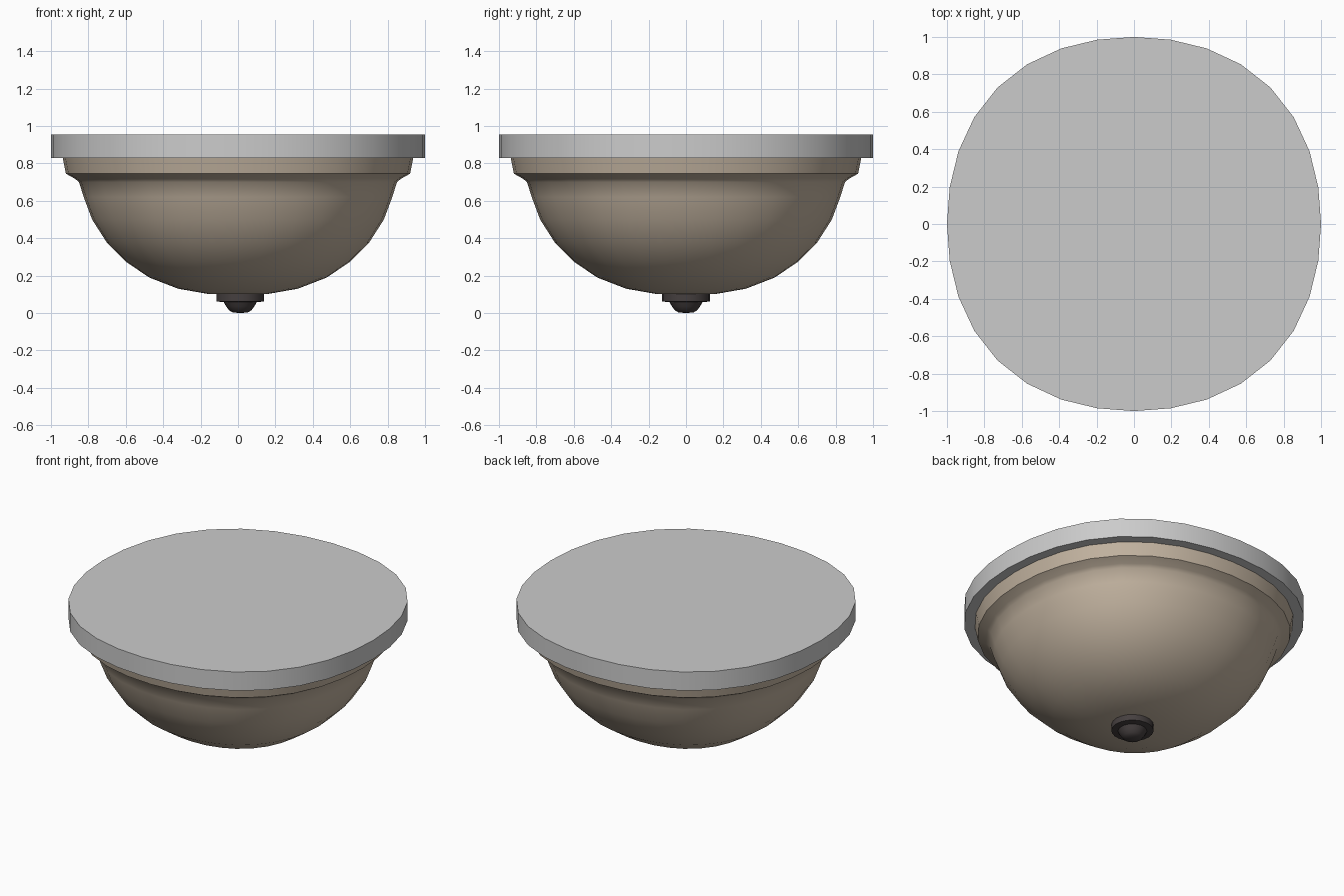
import bpy, bmesh, math

if "Cube" in bpy.data.objects:
    bpy.data.objects.remove(bpy.data.objects["Cube"])


def lathe(name, profile, sides, bulge=0.0, center_x=0.0, color=None):
    """Spin (radius, z) points around z; radius 0 ends become poles, bulge swells the diagonals."""
    bm = bmesh.new()
    rings = []
    for r, z in profile:
        if r == 0:
            rings.append([bm.verts.new((center_x, 0, z))])
            continue
        ring = []
        for i in range(sides):
            a = 2 * math.pi * i / sides
            k = r * (1 + bulge * math.sin(2 * a) ** 2)
            ring.append(bm.verts.new((center_x + k * math.cos(a), k * math.sin(a), z)))
        rings.append(ring)
    for lo, hi in zip(rings, rings[1:]):
        for i in range(sides):
            j = (i + 1) % sides
            if len(lo) == 1:
                bm.faces.new((lo[0], hi[j], hi[i]))
            else:
                bm.faces.new((lo[i], lo[j], hi[j], hi[i]))
    # flat caps on open ends
    for ring in (rings[0], rings[-1]):
        if len(ring) > 1:
            bm.faces.new(ring)
    bmesh.ops.recalc_face_normals(bm, faces=bm.faces)
    mesh = bpy.data.meshes.new(name)
    bm.to_mesh(mesh)
    bm.free()
    obj = bpy.data.objects.new(name, mesh)
    bpy.context.collection.objects.link(obj)
    if color:
        mat = bpy.data.materials.new(name + "_material")
        mat.diffuse_color = (*color, 1)
        mat.use_nodes = True
        mat.node_tree.nodes["Principled BSDF"].inputs["Base Color"].default_value = mat.diffuse_color
        mesh.materials.append(mat)
    bpy.ops.object.select_all(action='DESELECT')
    obj.select_set(True)
    bpy.context.view_layer.objects.active = obj
    bpy.ops.object.shade_smooth_by_angle(angle=math.radians(40))
    return obj


# Ceiling pan: slightly squared-off disc
lathe("ceiling_pan", [(1.0, 0.83), (1.0, 0.955)], 32, bulge=0.032)

# Glass bowl with stepped neck
lathe("glass_bowl", [(0, 0.097), (0.16, 0.102), (0.32, 0.13), (0.475, 0.19),
                     (0.60, 0.275), (0.70, 0.375), (0.78, 0.50), (0.825, 0.62),
                     (0.85, 0.70), (0.872, 0.718), (0.92, 0.745), (0.937, 0.83)],
      32, bulge=0.032, color=(0.54, 0.45, 0.35))

# Finial: washer and rounded knob
lathe("finial", [(0, 0), (0.04, 0.003), (0.06, 0.015), (0.075, 0.035), (0.088, 0.058),
                 (0.128, 0.062), (0.128, 0.105)],
      20, center_x=0.012, color=(0.06, 0.05, 0.05))
